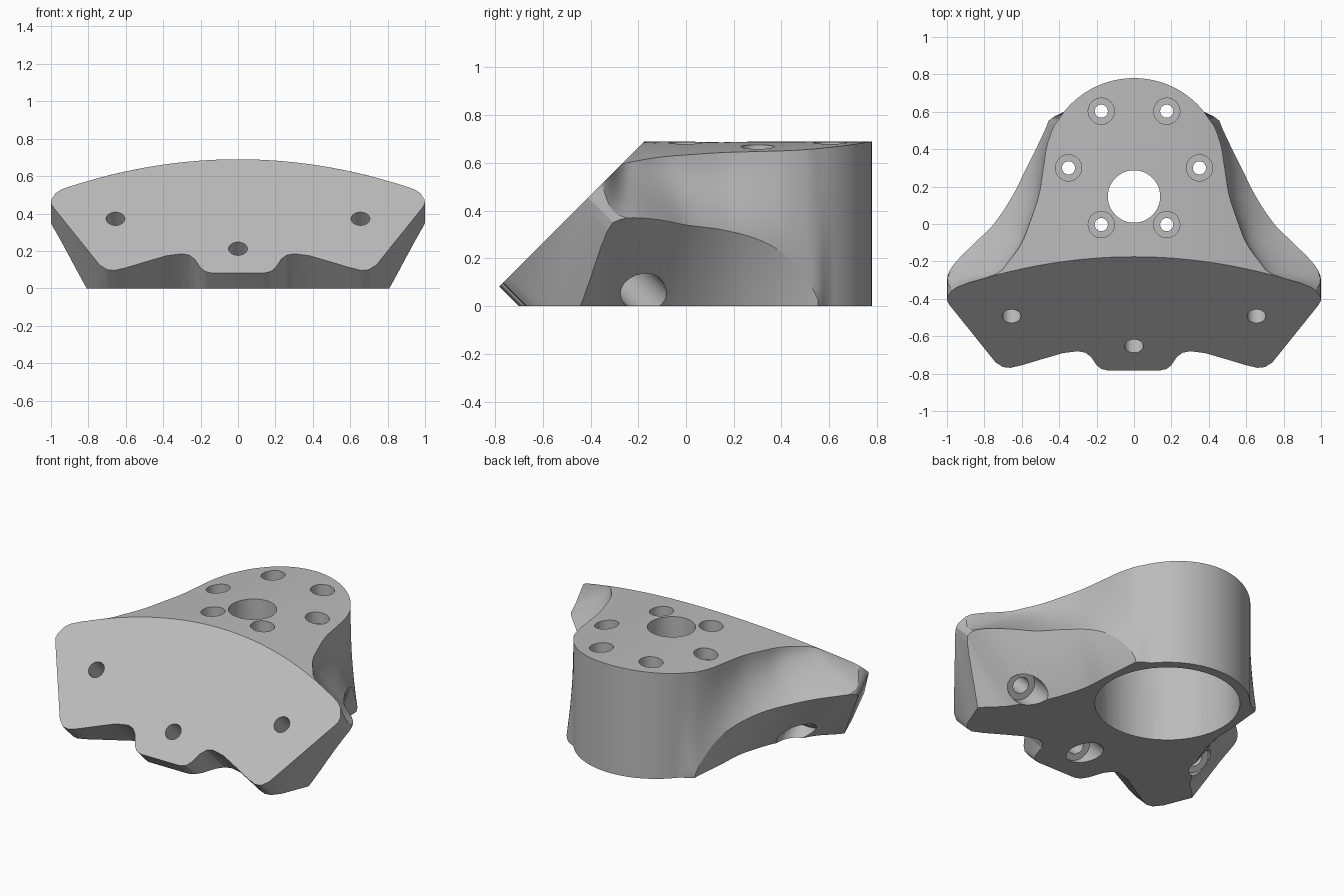
import bpy, bmesh, math
from mathutils import Vector

old = bpy.data.objects.get("Cube")
if old:
    bpy.data.objects.remove(old, do_unlink=True)

grey = bpy.data.materials.new("plain grey")
grey.use_nodes = True
color = (0.5, 0.5, 0.5, 1)
grey.diffuse_color = color
grey.node_tree.nodes["Principled BSDF"].inputs["Base Color"].default_value = color


def finish(bm, name):
    bmesh.ops.recalc_face_normals(bm, faces=bm.faces)
    bmesh.ops.triangulate(bm, faces=bm.faces)
    mesh = bpy.data.meshes.new(name)
    bm.to_mesh(mesh)
    bm.free()
    mesh.materials.append(grey)
    obj = bpy.data.objects.new(name, mesh)
    bpy.context.collection.objects.link(obj)
    return obj


def loft(rings, name):
    bm = bmesh.new()
    loops = [[bm.verts.new(p) for p in ring] for ring in rings]
    for a, b in zip(loops, loops[1:]):
        for i in range(len(a)):
            j = (i + 1) % len(a)
            bm.faces.new((a[i], a[j], b[j], b[i]))
    bm.faces.new(loops[0])
    bm.faces.new(loops[-1])
    return finish(bm, name)


def rod(start, end, radius):
    start, end = Vector(start), Vector(end)
    axis = end - start
    bm = bmesh.new()
    bmesh.ops.create_cone(bm, cap_ends=True, segments=48, radius1=radius,
                          radius2=radius, depth=axis.length)
    turn = axis.to_track_quat('Z', 'Y').to_matrix().to_4x4()
    turn.translation = (start + end) / 2
    bm.transform(turn)
    return finish(bm, "cutter")


def measure(mesh):
    bm = bmesh.new()
    bm.from_mesh(mesh)
    volume = bm.calc_volume()
    closed = all(e.is_manifold for e in bm.edges)
    bm.free()
    return volume, closed


def combine(body, tool, operation='DIFFERENCE'):
    """Cut the body, taking the first solver that leaves a smaller closed solid."""
    tool.hide_render = True
    before = measure(body.data)[0]
    mod = body.modifiers.new("cut", 'BOOLEAN')
    mod.operation = operation
    mod.object = tool
    for solver in ('MANIFOLD', 'EXACT', 'FLOAT'):
        mod.solver = solver
        graph = bpy.context.evaluated_depsgraph_get()
        graph.update()
        result = bpy.data.meshes.new_from_object(body.evaluated_get(graph))
        volume, closed = measure(result)
        if closed and .01 < volume < before - 1e-5:
            break
    body.modifiers.remove(mod)
    body.data = result
    bpy.data.objects.remove(tool, do_unlink=True)


# Flank stations: y, foot half-width, ridge half-width, ridge height, top half-width
stations = [
    (-1, 1.2, 1.4, .3, 1.25),
    (-.43, .8, 1.16, .43, 1.05),
    (-.33, .7, 1.04, .38, .93),
    (-.27, .66, 1, .37, .74),
    (-.2, .62, .95, .37, .67),
    (-.1, .56, .85, .36, .6),
    (0, .52, .75, .34, .56),
    (.15, .48, .65, .32, .51),
    (.3, .47, .575, .28, .485),
    (.42, .46, .515, .21, .465),
    (.52, .45, .468, .09, .43),
    (.56, .445, .45, .02, .402),
    (.6, .375, .376, .015, .375),
]


def slope_at(i, k):
    a, b = stations[max(i - 1, 0)], stations[min(i + 1, len(stations) - 1)]
    return (b[k] - a[k]) / (b[0] - a[0])


def flank(y):
    i = max(n for n in range(len(stations) - 1) if stations[n][0] <= y)
    a, b = stations[i], stations[i + 1]
    h = b[0] - a[0]
    t = (y - a[0]) / h
    s = t * t * (3 - 2 * t)
    return [a[k] + (b[k] - a[k]) * s
            + h * t * (1 - t) * ((1 - t) * slope_at(i, k) - t * slope_at(i + 1, k))
            for k in range(1, 5)]


def section(y, foot, ridge, ridge_z, top):
    crown = lambda x: .69 - .18 * x * x
    power = 2.2 - min(max((-.05 - y) / .25, 0), 1)  # flare straightens near the tips
    half = [(foot, 0)]
    steps = 12
    for n in range(steps + 1):  # concave flare from ridge to top edge
        t = n / steps
        half.append((top + (ridge - top) * (1 - t) ** power,
                     ridge_z + (crown(top) - ridge_z) * t))
    for n in range(1, steps):  # crowned top
        x = top * (1 - n / steps)
        half.append((x, crown(x)))
    points = half + [(0, crown(0))] + [(-x, z) for x, z in reversed(half)]
    return [(x, y, z) for x, z in points]


# Body: flared flanks lofted front to back, ending in a round back wall
BOSS_Y, BOSS_R = .3, .48
rings = [section(-1, *stations[0][1:])]
count = 44
for n in range(count):
    y = -.43 + 1.03 * n / count
    rings.append(section(y, *flank(y)))
for n in range(17):
    angle = .675 + n / 16 * .88
    w = BOSS_R * math.cos(angle)
    rings.append(section(BOSS_Y + BOSS_R * math.sin(angle), w, w, .015, w))
body = loft(rings, "mounting_bracket")

# Sloped front plate outline, swept square to the slope
outline = [(.14, .082), (.175, .09), (.2, .11), (.23, .155), (.26, .177), (.3, .185),
           (.38, .175), (.5, .14), (.6, .11), (.66, .096), (.7, .1), (.74, .125),
           (.985, .43), (1, .455), (.997, .475), (.975, .508), (.94, .532), (.9, .6),
           (.8, .9), (.8, 1.3)]
outline += [(-x, z) for x, z in reversed(outline)]
FRONT = .865
plate = loft([[(x, z - FRONT + d, z - d) for x, z in outline] for d in (0, 1.6)], "cutter")
combine(body, plate, 'INTERSECT')

# Round recess underneath and the opening through the cap
combine(body, rod((0, BOSS_Y, -.2), (0, BOSS_Y, .52), .42))
combine(body, rod((0, .147, .3), (0, .147, 1), .14))

# Ring of six counterbored bolt holes
for n in range(6):
    x = .35 * math.cos(n * math.pi / 3)
    y = BOSS_Y + .35 * math.sin(n * math.pi / 3)
    combine(body, rod((x, y, .3), (x, y, 1), .035))
    combine(body, rod((x, y, .6), (x, y, 1), .07))

# Three screw holes square to the sloped face, with wide clearance behind
for x, z, depth in ((-.655, .372, .255), (.655, .372, .255), (0, .212, .13)):
    at = lambda d: (x, z - FRONT + d, z - d)
    combine(body, rod(at(-.2), at(.8 if x else .4), .05))
    combine(body, rod(at(depth), at(.75 if x else .4), .09))

bpy.ops.object.select_all(action='DESELECT')
body.select_set(True)
bpy.context.view_layer.objects.active = body
bpy.ops.object.shade_smooth_by_angle(angle=math.radians(28))
